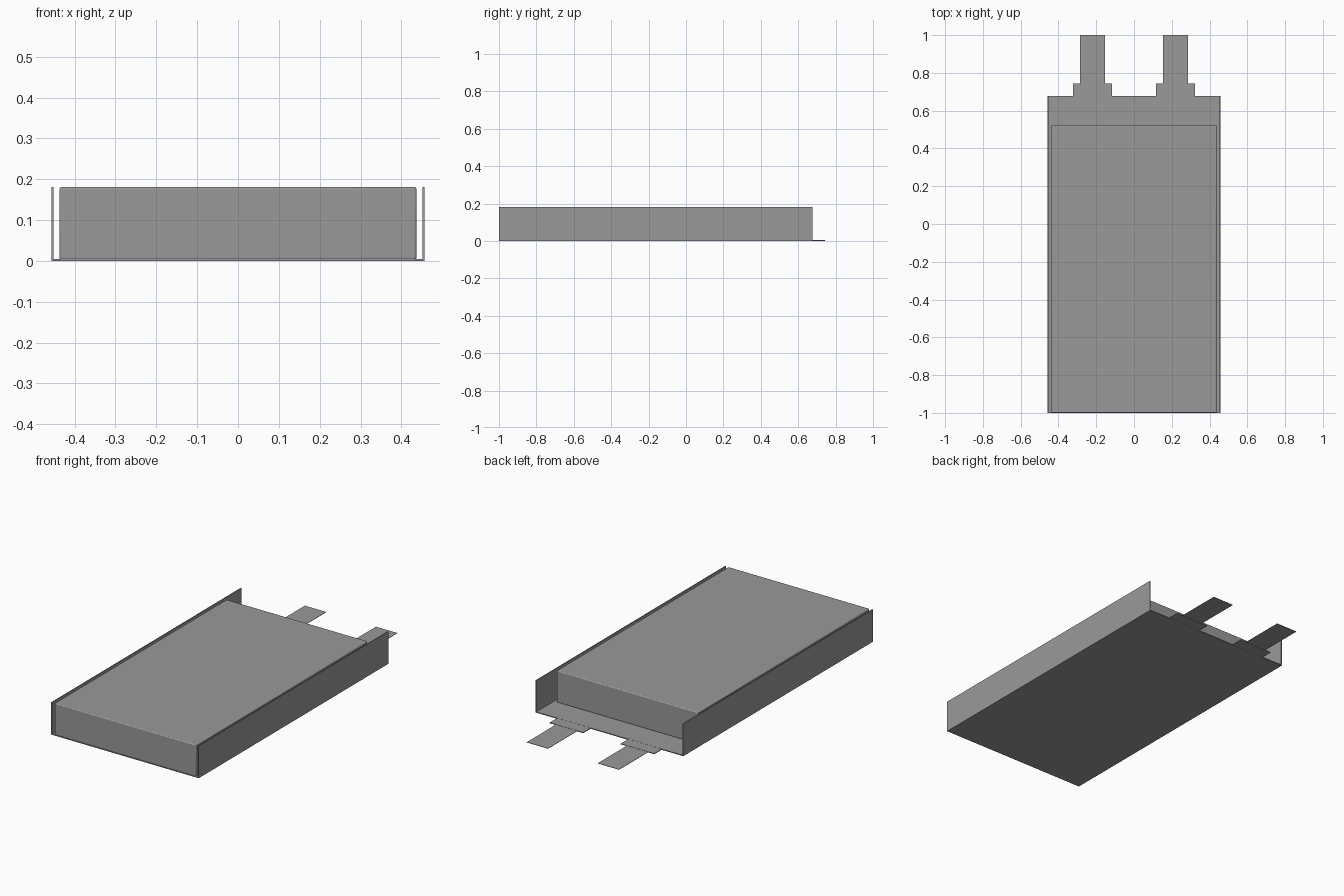
import bpy, bmesh

cube = bpy.data.objects.get("Cube")
if cube:
    bpy.data.objects.remove(cube, do_unlink=True)

grey = bpy.data.materials.new("foil grey")
grey.use_nodes = True
grey.diffuse_color = (0.32, 0.32, 0.32, 1)
grey.node_tree.nodes["Principled BSDF"].inputs["Base Color"].default_value = (0.32, 0.32, 0.32, 1)


def add_prism(name, outline, axis, start, end):
    """Extrude a closed outline along y or z."""
    bm = bmesh.new()
    place = (lambda a, b: (a, start, b)) if axis == "y" else (lambda a, b: (a, b, start))
    face = bm.faces.new([bm.verts.new(place(a, b)) for a, b in outline])
    ext = bmesh.ops.extrude_face_region(bm, geom=[face])
    verts = [g for g in ext["geom"] if isinstance(g, bmesh.types.BMVert)]
    d = end - start
    bmesh.ops.translate(bm, verts=verts, vec=(0, d, 0) if axis == "y" else (0, 0, d))
    bmesh.ops.recalc_face_normals(bm, faces=bm.faces)
    mesh = bpy.data.meshes.new(name)
    bm.to_mesh(mesh)
    bm.free()
    mesh.materials.append(grey)
    obj = bpy.data.objects.new(name, mesh)
    bpy.context.collection.objects.link(obj)
    return obj


def rect(x0, x1, y0, y1):
    return [(x0, y0), (x1, y0), (x1, y1), (x0, y1)]


W, H, T = 0.457, 0.181, 0.005   # half width, height, foil thickness

# Folded foil tray: flat base with two upright side flaps
add_prism("foil_tray", [(-W, 0), (W, 0), (W, H), (W - T, H), (W - T, T),
                        (-W + T, T), (-W + T, H), (-W, H)], "y", -1.0, 0.677)

# Cell body with finely rounded edges, resting on the tray
body = add_prism("cell_body", rect(-0.437, 0.437, -0.999, 0.522), "z", 0.003, H)
bevel = body.modifiers.new("rounded_edges", "BEVEL")
bevel.width = 0.005
bevel.segments = 3
bpy.context.view_layer.objects.active = body
body.select_set(True)
bpy.ops.object.shade_smooth_by_angle()

# Terminals: wide sealing strip and thin metal tab on each side
for side, s in (("right", -1), ("left", 1)):
    cx = s * 0.22
    add_prism(side + "_seal_strip", rect(cx - 0.104, cx + 0.104, 0.65, 0.743), "z", 0.0005, 0.0045)
    add_prism(side + "_terminal_tab", rect(cx - 0.066, cx + 0.066, 0.65, 1.0), "z", 0.0015, 0.0035)
